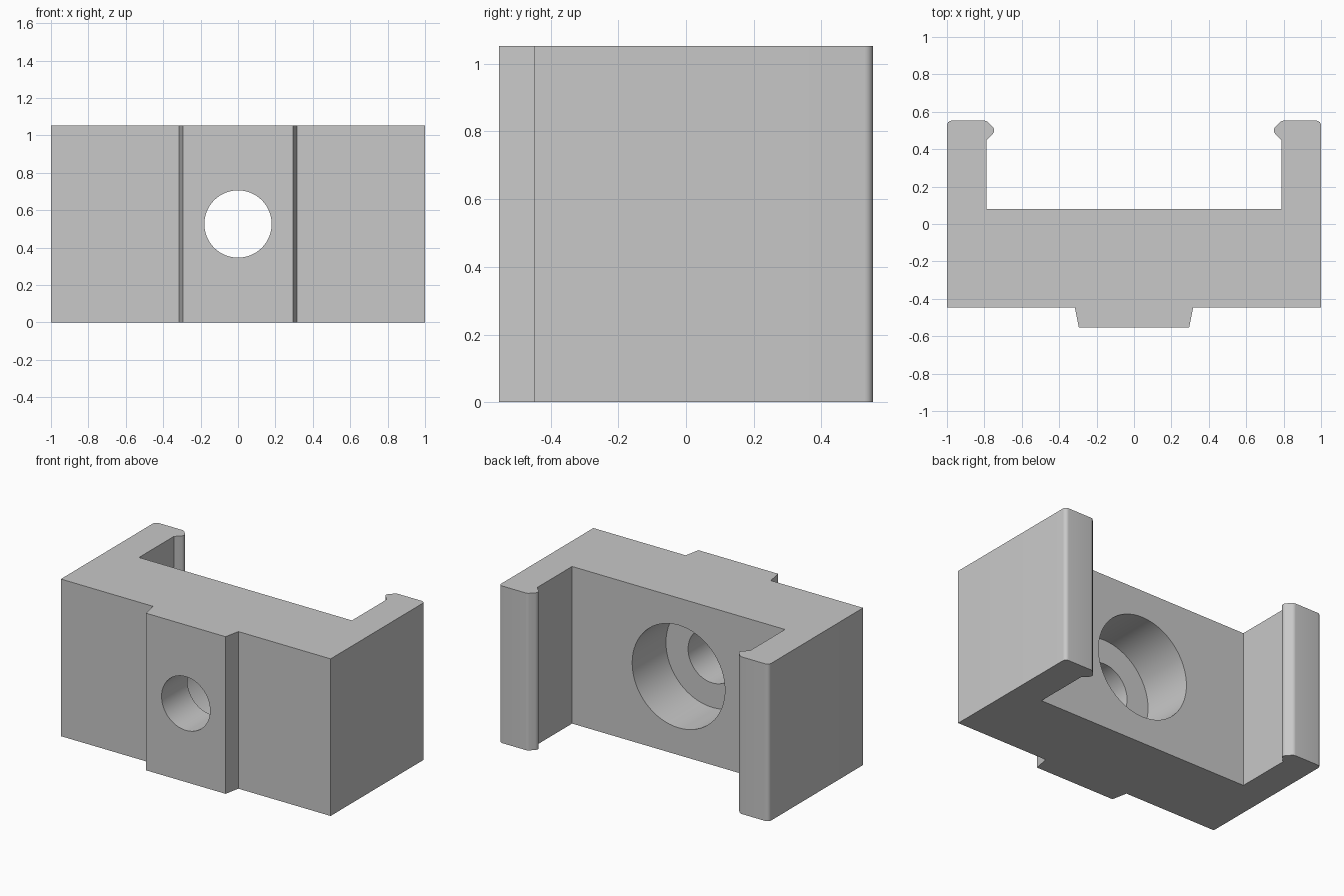
import bpy
import bmesh
import math

HEIGHT = 1.053
FRONT, BACK = -0.5526, 0.5526

cube = bpy.data.objects.get("Cube")
if cube:
    bpy.data.objects.remove(cube, do_unlink=True)

grey = bpy.data.materials.new("plain grey")
grey.use_nodes = True
colour = (0.58, 0.58, 0.58, 1)
grey.diffuse_color = colour
grey.node_tree.nodes["Principled BSDF"].inputs["Base Color"].default_value = colour


def add_object(name, bm):
    bmesh.ops.recalc_face_normals(bm, faces=bm.faces)
    mesh = bpy.data.meshes.new(name)
    bm.to_mesh(mesh)
    bm.free()
    mesh.materials.append(grey)
    obj = bpy.data.objects.new(name, mesh)
    bpy.context.collection.objects.link(obj)
    return obj


def round_edges(bm, corners, offset):
    """Round the upright edges standing on the given corners, on both sides."""
    def chosen(edge):
        a, b = (v.co for v in edge.verts)
        return abs(a.z - b.z) > 0.5 and any(
            math.hypot(abs(a.x) - x, a.y - y) < 0.002 for x, y in corners)
    bmesh.ops.bevel(bm, geom=[e for e in bm.edges if chosen(e)], offset=offset,
                    segments=6, profile=0.5, affect='EDGES')


# Bracket body: half of the outline from the front tab round to the hooked arm
outer_corner = (1.0, BACK)
hook_shoulder = (0.7895, BACK)
hook_nose = (0.737, 0.50)
half = [(0.295, FRONT), (0.316, -0.4474), (1.0, -0.4474), outer_corner,
        hook_shoulder, hook_nose, (0.7895, 0.4474), (0.7895, 0.079)]
outline = half + [(-x, y) for x, y in reversed(half)]

bm = bmesh.new()
base = bm.faces.new([bm.verts.new((x, y, 0)) for x, y in outline])
top = bmesh.ops.extrude_face_region(bm, geom=[base])["geom"]
bmesh.ops.translate(bm, vec=(0, 0, HEIGHT),
                    verts=[v for v in top if isinstance(v, bmesh.types.BMVert)])
round_edges(bm, [outer_corner, hook_nose], 0.026)
round_edges(bm, [hook_shoulder], 0.011)
body = add_object("bracket_body", bm)


# Stepped bolt hole: narrow at the front, wide at the back
def cut_hole(name, radius, y0, y1):
    bpy.ops.mesh.primitive_cylinder_add(
        vertices=64, radius=radius, depth=y1 - y0,
        location=(0, (y0 + y1) / 2, HEIGHT / 2), rotation=(math.pi / 2, 0, 0))
    cutter = bpy.context.object
    cutter.name = name
    cutter.data.materials.append(grey)
    mod = body.modifiers.new(name, 'BOOLEAN')
    mod.object = cutter
    mod.operation = 'DIFFERENCE'
    mod.solver = 'EXACT'
    bpy.ops.object.select_all(action='DESELECT')
    body.select_set(True)
    bpy.context.view_layer.objects.active = body
    bpy.ops.object.modifier_apply(modifier=mod.name)
    bpy.data.objects.remove(cutter, do_unlink=True)


cut_hole("bolt_hole_cutter", 0.18, -0.7, 0.0)
cut_hole("counterbore_cutter", 0.344, -0.279, 0.3)

bpy.ops.object.shade_smooth_by_angle(angle=math.radians(25))
